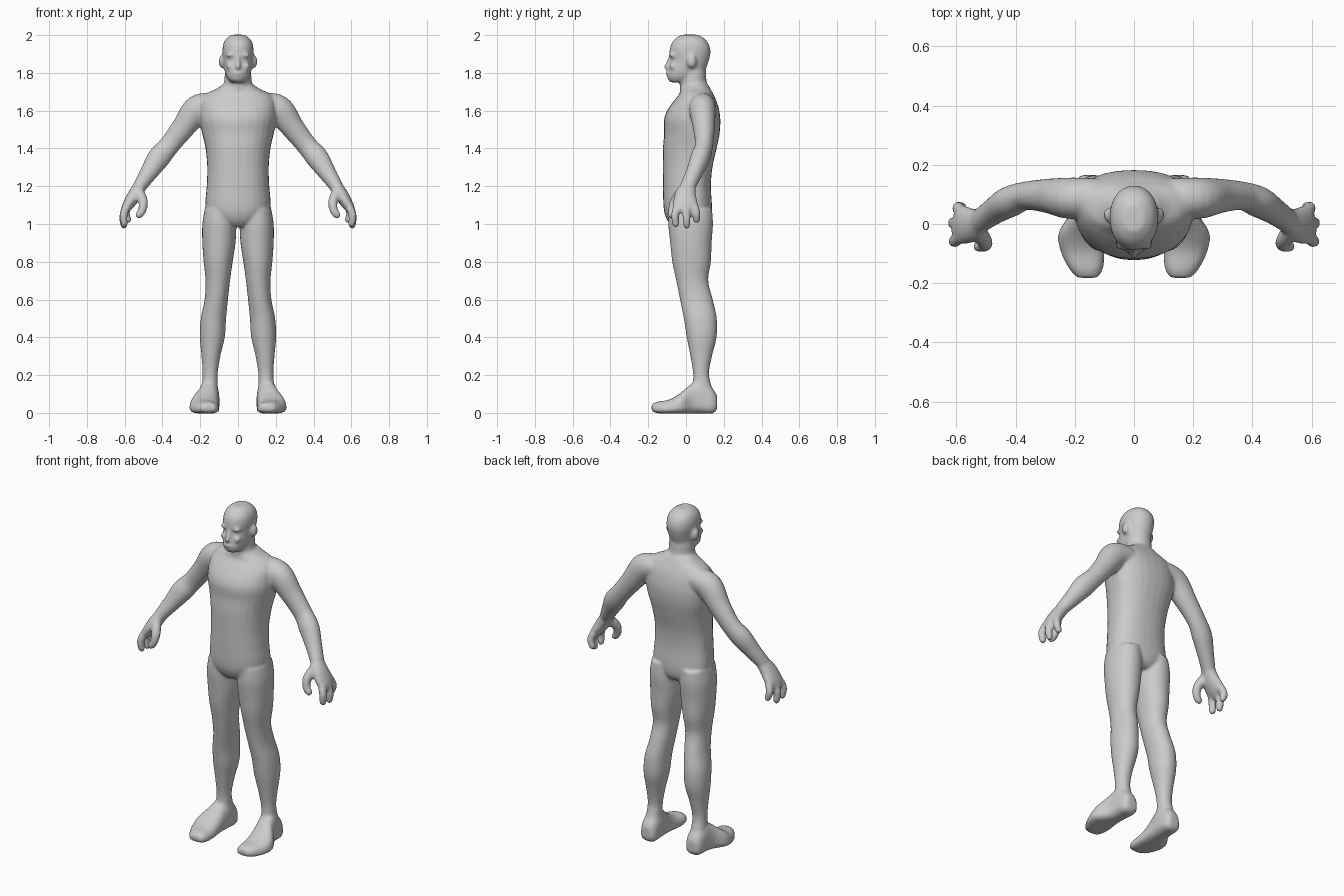
import bpy, bmesh, math
from mathutils import Vector, Matrix

bm = bmesh.new()
SEG = 28


def spline(rows, steps=5):
    """Catmull-Rom interpolation through rows of numbers."""
    out = []
    for i in range(len(rows) - 1):
        p0, p1 = rows[max(i - 1, 0)], rows[i]
        p2, p3 = rows[i + 1], rows[min(i + 2, len(rows) - 1)]
        for s in range(steps):
            t = s / steps
            out.append([0.5 * (2 * b + (c - a) * t + (2 * a - 5 * b + 4 * c - d) * t * t
                               + (3 * b - a - 3 * c + d) * t ** 3)
                        for a, b, c, d in zip(p0, p1, p2, p3)])
    return out + [list(rows[-1])]


def skin(rings):
    """Bridge rings of points into a closed volume."""
    vs = [[bm.verts.new(p) for p in ring] for ring in rings]
    for a, b in zip(vs, vs[1:]):
        for i in range(SEG):
            j = (i + 1) % SEG
            bm.faces.new((a[i], a[j], b[j], b[i]))
    bm.faces.new(vs[0][::-1])
    bm.faces.new(vs[-1])


def loft(rows, axis="z", mid=0.5, power=2.0, side=1):
    """Rows: position on axis, centre x, half width, low and high limit."""
    rings = []
    for t, cx, hw, lo, hi in spline(rows):
        m = lo + mid * (hi - lo)
        ring = []
        for k in range(SEG):
            a = 2 * math.pi * k / SEG
            c, s = math.cos(a), math.sin(a)
            x = side * (cx + hw * math.copysign(abs(c) ** (2 / power), c))
            d = math.copysign(abs(s) ** (2 / power), s)
            v = m + d * ((hi - m) if d > 0 else (m - lo))
            ring.append((x, v, t) if axis == "z" else (x, t, v))
        rings.append(ring)
    skin(rings)


def tube(rows, side=1):
    """Rows: x, y, z, thickness radius, width radius; rounded ends."""
    pts = spline(rows)
    for end, nxt, at in ((pts[0], pts[1], 0), (pts[-1], pts[-2], None)):
        d = (Vector(end[:3]) - Vector(nxt[:3])).normalized()
        tips = [list(Vector(end[:3]) + d * end[3] * o) + [end[3] * f, end[4] * f]
                for o, f in ((0.55, 0.83), (0.9, 0.42))]
        pts = tips[::-1] + pts if at == 0 else pts + tips
    rings = []
    for i, p in enumerate(pts):
        t = Vector(pts[min(i + 1, len(pts) - 1)][:3]) - Vector(pts[max(i - 1, 0)][:3])
        t.normalize()
        u = Vector((0, 1, 0)).cross(t).normalized()
        v = t.cross(u)
        ring = []
        for k in range(SEG):
            a = 2 * math.pi * k / SEG
            q = Vector(p[:3]) + u * p[3] * math.cos(a) + v * p[4] * math.sin(a)
            ring.append((q.x * side, q.y, q.z))
        rings.append(ring)
    skin(rings)


def blob(centre, size):
    bmesh.ops.create_icosphere(bm, subdivisions=3, radius=1,
                               matrix=Matrix.Translation(centre) @ Matrix.Diagonal((*size, 1)))


# Torso
loft([(0.985, 0, 0.06, -0.07, 0.10), (1.02, 0, 0.13, -0.10, 0.13), (1.08, 0, 0.172, -0.118, 0.138),
      (1.20, 0, 0.166, -0.122, 0.132), (1.30, 0, 0.163, -0.122, 0.14), (1.40, 0, 0.172, -0.122, 0.162),
      (1.48, 0, 0.19, -0.116, 0.178), (1.55, 0, 0.203, -0.117, 0.182), (1.60, 0, 0.203, -0.10, 0.176),
      (1.65, 0, 0.198, -0.066, 0.162), (1.69, 0, 0.168, -0.035, 0.143), (1.715, 0, 0.115, -0.03, 0.13),
      (1.74, 0, 0.08, -0.02, 0.115)], mid=0.6, power=2.25)

# Neck
loft([(1.62, 0, 0.09, -0.04, 0.14), (1.70, 0, 0.08, -0.032, 0.127), (1.75, 0, 0.073, -0.032, 0.11),
      (1.80, 0, 0.07, -0.025, 0.106), (1.86, 0, 0.06, -0.02, 0.10)])

# Head
loft([(1.75, 0, 0.036, -0.082, 0.02), (1.765, 0, 0.052, -0.096, 0.06), (1.785, 0, 0.064, -0.101, 0.09),
      (1.82, 0, 0.073, -0.095, 0.106), (1.87, 0, 0.078, -0.084, 0.122), (1.91, 0, 0.082, -0.088, 0.13),
      (1.95, 0, 0.079, -0.08, 0.122), (1.98, 0, 0.064, -0.058, 0.10), (2.002, 0, 0.035, -0.025, 0.065)],
     power=2.15)

# Nose and lips
tube([(0, -0.083, 1.89, 0.009, 0.009), (0, -0.093, 1.855, 0.011, 0.011), (0, -0.103, 1.832, 0.014, 0.015)])
blob((0, -0.096, 1.797), (0.026, 0.012, 0.009))

for side in (1, -1):
    # Ear, brow and cheek
    blob((side * 0.083, 0.03, 1.86), (0.02, 0.026, 0.036))
    blob((side * 0.034, -0.072, 1.893), (0.03, 0.017, 0.011))
    blob((side * 0.04, -0.07, 1.835), (0.024, 0.018, 0.018))
    # Leg
    loft([(0.10, 0.15, 0.046, 0.03, 0.15), (0.20, 0.148, 0.04, 0.038, 0.122), (0.30, 0.143, 0.05, 0.023, 0.138),
          (0.40, 0.136, 0.066, 0.004, 0.162), (0.50, 0.13, 0.067, -0.012, 0.163),
          (0.60, 0.115, 0.062, -0.032, 0.142), (0.70, 0.107, 0.065, -0.052, 0.118),
          (0.80, 0.105, 0.077, -0.073, 0.132), (0.90, 0.101, 0.088, -0.084, 0.136),
          (1.00, 0.099, 0.09, -0.094, 0.143), (1.08, 0.096, 0.08, -0.09, 0.138)], power=2.1, side=side)
    # Foot
    loft([(0.165, 0.15, 0.03, 0.02, 0.09), (0.14, 0.15, 0.049, -0.003, 0.13), (0.08, 0.152, 0.054, -0.004, 0.18),
          (0.03, 0.16, 0.059, -0.004, 0.155), (-0.03, 0.178, 0.077, -0.004, 0.105),
          (-0.09, 0.174, 0.075, -0.004, 0.07), (-0.15, 0.162, 0.058, -0.002, 0.06),
          (-0.182, 0.157, 0.035, 0.01, 0.047)], axis="y", mid=0.3, power=2.5, side=side)
    # Arm
    tube([(0.13, 0.09, 1.63, 0.065, 0.065), (0.215, 0.087, 1.605, 0.077, 0.07), (0.29, 0.095, 1.51, 0.062, 0.058),
          (0.365, 0.095, 1.415, 0.055, 0.048), (0.42, 0.075, 1.35, 0.06, 0.052),
          (0.47, 0.045, 1.275, 0.048, 0.045), (0.52, 0.01, 1.20, 0.036, 0.041)], side)
    # Palm
    tube([(0.515, 0.012, 1.205, 0.035, 0.04), (0.55, -0.003, 1.15, 0.036, 0.058),
          (0.582, -0.003, 1.10, 0.03, 0.066), (0.592, 0, 1.085, 0.025, 0.06)], side)
    # Thumb
    tube([(0.53, -0.02, 1.175, 0.03, 0.03), (0.503, -0.06, 1.12, 0.026, 0.025),
          (0.508, -0.074, 1.07, 0.022, 0.021), (0.525, -0.076, 1.047, 0.02, 0.019)], side)
    # Fingers
    for a, b, c in (((0.585, -0.042, 1.10), (0.605, -0.058, 1.05), (0.602, -0.054, 1.0)),
                    ((0.59, 0.0, 1.10), (0.608, 0.003, 1.04), (0.604, 0.004, 0.993)),
                    ((0.58, 0.042, 1.10), (0.594, 0.054, 1.06), (0.583, 0.056, 1.022))):
        tube([(*a, 0.022, 0.022), (*b, 0.021, 0.021), (*c, 0.019, 0.019)], side)

bmesh.ops.recalc_face_normals(bm, faces=bm.faces)
mesh = bpy.data.meshes.new("body")
bm.to_mesh(mesh)
bm.free()
body = bpy.data.objects.new("body", mesh)
bpy.context.collection.objects.link(body)

# Fuse the parts into one soft continuous skin
fuse = body.modifiers.new("fuse", "REMESH")
fuse.mode = "VOXEL"
fuse.voxel_size = 0.008
fuse.use_smooth_shade = True
soften = body.modifiers.new("soften", "SMOOTH")
soften.factor = 0.5
soften.iterations = 6

grey = bpy.data.materials.new("plain grey")
grey.diffuse_color = (0.6, 0.6, 0.6, 1)
mesh.materials.append(grey)
for p in mesh.polygons:
    p.use_smooth = True
